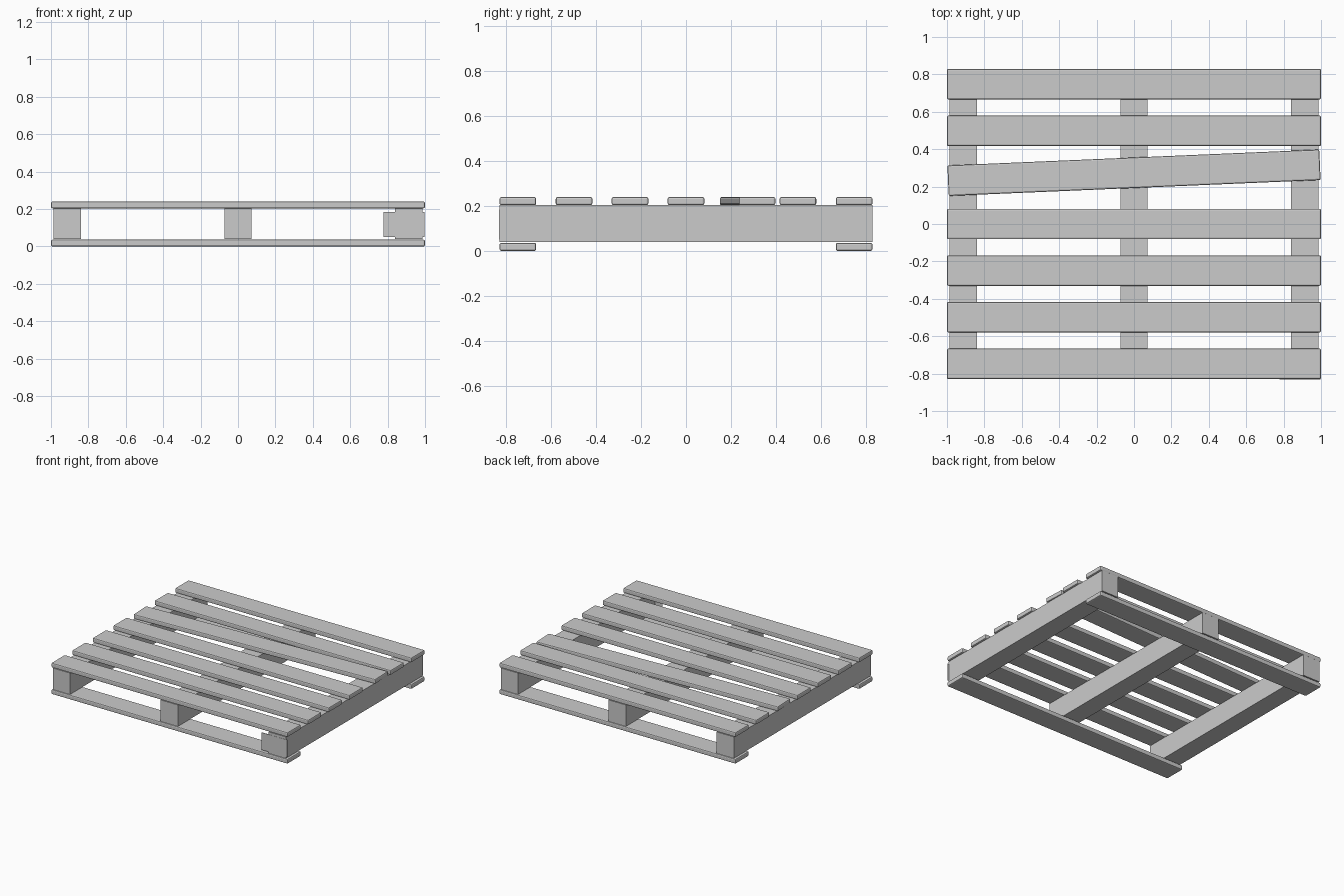
import bpy, math

if "Cube" in bpy.data.objects:
    bpy.data.objects.remove(bpy.data.objects["Cube"])

def box(name, center, size, bevel=0.0, rot=0.0):
    bpy.ops.mesh.primitive_cube_add(size=1, location=center, rotation=(0, 0, rot))
    ob = bpy.context.object
    ob.name = name
    ob.scale = size
    bpy.ops.object.transform_apply(location=False, rotation=False, scale=True)
    if bevel:
        m = ob.modifiers.new("soft_edges", 'BEVEL')
        m.width = bevel
        m.segments = 2
    return ob

W, T = 0.163, 0.036       # plank width and thickness
EDGE = 0.008

# Straight deck planks
for i, y in enumerate((-0.748, -0.498, -0.249, 0.0, 0.498, 0.748)):
    box(f"deck_plank_{i + 1}", (0, y, 0.222), (2.0, W, T), EDGE)

# Crooked deck plank
box("crooked_deck_plank", (0, 0.274, 0.222), (1.99, W, T), EDGE, math.radians(2.45))

# Bottom planks
for n, y in (("front", -0.748), ("back", 0.748)):
    box(f"{n}_bottom_plank", (0, y, 0.018), (2.0, W, T), EDGE)

# Stringers between the decks
for n, x in (("left", -0.913), ("middle", 0.0), ("right", 0.913)):
    box(f"{n}_stringer", (x, 0, 0.122), (0.145, 1.66, 0.164))

# Thin tag plate on the front end of the right stringer
box("tag_plate", (0.888, -0.83, 0.118), (0.218, 0.003, 0.133))
